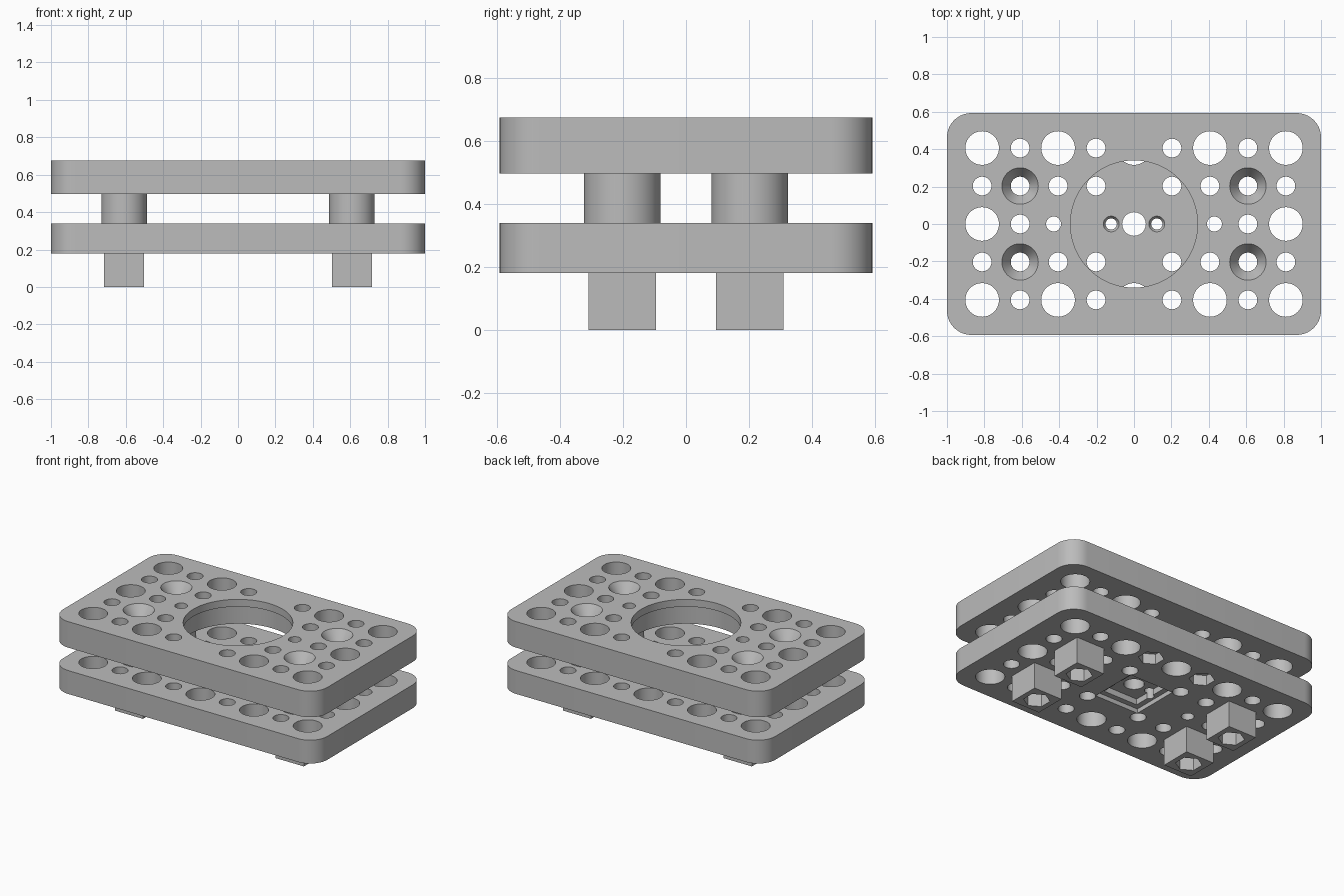
import bpy, bmesh, math
from mathutils import Matrix

if "Cube" in bpy.data.objects:
    bpy.data.objects.remove(bpy.data.objects["Cube"], do_unlink=True)

grey = bpy.data.materials.new("light grey plastic")
grey.use_nodes = True
COLOUR = (0.5, 0.5, 0.5, 1)
grey.diffuse_color = COLOUR
grey.node_tree.nodes["Principled BSDF"].inputs["Base Color"].default_value = COLOUR

P = 0.203            # hole grid pitch
BIG, SMALL, PILOT = 0.09, 0.05, 0.04
LOW, LOW_TOP, UP, UP_TOP = 0.18, 0.34, 0.497, 0.675
POSTS = [(sx * 3 * P, sy * P) for sx in (-1, 1) for sy in (-1, 1)]


def cone(bm, x, y, z0, z1, r0, r1=None, seg=40, spin=0):
    """Upright cylinder or cone between two heights."""
    m = Matrix.Translation((x, y, (z0 + z1) / 2)) @ Matrix.Rotation(spin, 4, "Z")
    bmesh.ops.create_cone(bm, cap_ends=True, segments=seg, radius1=r0,
                          radius2=r0 if r1 is None else r1, depth=z1 - z0, matrix=m)


def box(bm, x, y, z0, z1, half):
    m = Matrix.Translation((x, y, (z0 + z1) / 2)) @ Matrix.Diagonal((2 * half, 2 * half, z1 - z0, 1))
    bmesh.ops.create_cube(bm, size=1, matrix=m)


def finish(name, bm):
    mesh = bpy.data.meshes.new(name)
    bm.to_mesh(mesh)
    bm.free()
    mesh.materials.append(grey)
    obj = bpy.data.objects.new(name, mesh)
    bpy.context.collection.objects.link(obj)
    return obj


def activate(obj):
    bpy.ops.object.select_all(action="DESELECT")
    obj.select_set(True)
    bpy.context.view_layer.objects.active = obj


def cut(obj, bm):
    """Subtract a temporary cutter from the object."""
    cutter = finish("cutter", bm)
    cutter.hide_render = True
    mod = obj.modifiers.new("cut", "BOOLEAN")
    mod.operation, mod.solver, mod.object = "DIFFERENCE", "EXACT", cutter
    activate(obj)
    bpy.ops.object.modifier_apply(modifier=mod.name)
    bpy.data.objects.remove(cutter, do_unlink=True)


def smooth(obj):
    activate(obj)
    bpy.ops.object.shade_smooth_by_angle(angle=math.radians(30))


def plate(name, z0, z1):
    """Rectangular slab with rounded vertical corners."""
    bm = bmesh.new()
    m = Matrix.Translation((0, 0, (z0 + z1) / 2)) @ Matrix.Diagonal((2, 1.186, z1 - z0, 1))
    bmesh.ops.create_cube(bm, size=1, matrix=m)
    upright = [e for e in bm.edges if abs(e.verts[0].co.z - e.verts[1].co.z) > 0.01]
    bmesh.ops.bevel(bm, geom=upright, offset=0.13, segments=10, profile=0.5, affect="EDGES")
    return finish(name, bm)


def hole_grid(z0, z1, skip=()):
    """Alternating big and small holes on the grid, leaving out the middle."""
    bm = bmesh.new()
    for i in range(-4, 5):
        for j in range(-2, 3):
            if (i, j) in skip or abs(i) % 2 == 0 and i == 0 and abs(j) < 2:
                continue
            if j == 0 and abs(i) < 3:
                if abs(i) == 2:
                    cone(bm, i * 0.215, 0, z0, z1, PILOT)
                continue
            cone(bm, i * P, j * P, z0, z1, BIG if i % 2 == 0 and j % 2 == 0 else SMALL)
    return bm


# Upper plate: hole grid, stepped round bore, countersunk screw holes
upper = plate("upper_plate", UP, UP_TOP)
inner = {(i, j) for i in (-1, 1) for j in (-1, 1)} | {(0, -2), (0, 2)}
bm = hole_grid(UP - 0.1, UP_TOP + 0.1, inner)
cone(bm, 0, 0, UP - 0.1, UP_TOP + 0.1, 0.34, seg=96)
cut(upper, bm)
bm = bmesh.new()
cone(bm, 0, 0, UP - 0.1, UP_TOP - 0.05, 0.365, seg=96)
for x, y in POSTS:
    cone(bm, x, y, UP_TOP - 0.07, UP_TOP + 0.001, SMALL, 0.098)
cut(upper, bm)
smooth(upper)

# Lower plate: hole grid, centre holes, stepped square pocket and nut traps
lower = plate("lower_plate", LOW, LOW_TOP)
bm = hole_grid(LOW - 0.1, LOW_TOP + 0.1)
cone(bm, 0, 0, LOW - 0.1, LOW_TOP + 0.1, 0.063)
for s in (-1, 1):
    cone(bm, s * 0.122, 0, LOW - 0.1, LOW_TOP + 0.1, 0.03, seg=24)
cut(lower, bm)
bm = bmesh.new()
box(bm, 0, 0, LOW - 0.1, LOW + 0.03, 0.167)
for s in (-1, 1):
    cone(bm, s * 0.122, 0, LOW_TOP - 0.02, LOW_TOP + 0.001, 0.03, 0.043, seg=24)
    cone(bm, s * P, 2 * P, LOW - 0.1, LOW + 0.07, 0.08, seg=6)
cut(lower, bm)
bm = bmesh.new()
box(bm, 0, 0, LOW - 0.1, LOW + 0.07, 0.13)
cut(lower, bm)
smooth(lower)

# Spacers between the plates, and square feet with hexagonal nut traps
for n, (x, y) in enumerate(POSTS, 1):
    bm = bmesh.new()
    cone(bm, x, y, LOW_TOP, UP, 0.122, seg=48)
    spacer = finish(f"spacer_{n}", bm)
    bm = bmesh.new()
    cone(bm, x, y, LOW_TOP - 0.1, UP + 0.1, SMALL)
    cut(spacer, bm)
    smooth(spacer)

    bm = bmesh.new()
    box(bm, x, y, 0, LOW, 0.107)
    foot = finish(f"foot_{n}", bm)
    bm = bmesh.new()
    cone(bm, x, y, -0.1, LOW + 0.1, SMALL)
    cut(foot, bm)
    bm = bmesh.new()
    cone(bm, x, y, -0.1, 0.09, 0.083, seg=6)
    cut(foot, bm)
    smooth(foot)
